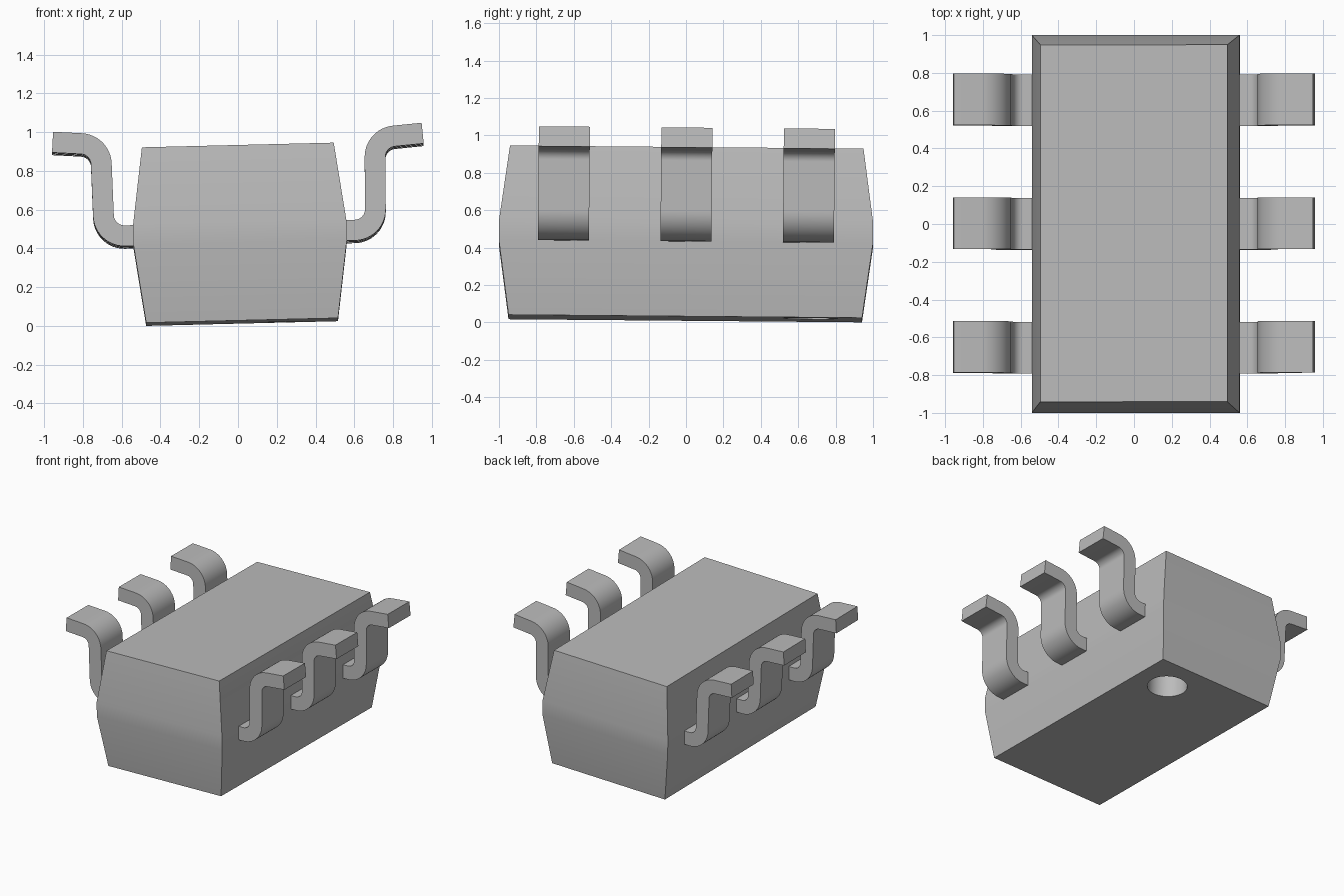
import bpy, bmesh, math
from mathutils import Matrix, Vector

if "Cube" in bpy.data.objects:
    bpy.data.objects.remove(bpy.data.objects["Cube"], do_unlink=True)

GREY = (0.5, 0.5, 0.5, 1)
grey = bpy.data.materials.new("plain grey")
grey.use_nodes = True
grey.diffuse_color = GREY
grey.node_tree.nodes["Principled BSDF"].inputs["Base Color"].default_value = GREY

# The whole package rests at a slight tilt
TILT = (Matrix.Translation((0.01, 0, 0.473))
        @ Matrix.Rotation(math.radians(-0.5), 4, 'X')
        @ Matrix.Rotation(math.radians(-1.4), 4, 'Y'))


def make_object(name, bm):
    bmesh.ops.recalc_face_normals(bm, faces=bm.faces)
    mesh = bpy.data.meshes.new(name)
    bm.to_mesh(mesh)
    bm.free()
    mesh.materials.append(grey)
    obj = bpy.data.objects.new(name, mesh)
    bpy.context.collection.objects.link(obj)
    obj.matrix_world = TILT
    return obj


def select_only(obj):
    bpy.ops.object.select_all(action='DESELECT')
    obj.select_set(True)
    bpy.context.view_layer.objects.active = obj


def smooth(obj):
    select_only(obj)
    bpy.ops.object.shade_smooth_by_angle(angle=math.radians(30))


# Body: stacked rectangles, widest in the middle band
bm = bmesh.new()
rings = []
for hx, hy, z in ((0.495, 0.945, -0.4525), (0.55, 1, -0.055),
                  (0.55, 1, 0.055), (0.495, 0.945, 0.4525)):
    rings.append([bm.verts.new((sx * hx, sy * hy, z))
                  for sx, sy in ((-1, -1), (1, -1), (1, 1), (-1, 1))])
for low, high in zip(rings, rings[1:]):
    for i in range(4):
        j = (i + 1) % 4
        bm.faces.new((low[i], low[j], high[j], high[i]))
bm.faces.new(rings[0])
bm.faces.new(rings[-1])
body = make_object("body", bm)

# Round marker recess cut into the underside
bm = bmesh.new()
bmesh.ops.create_cone(bm, cap_ends=True, segments=48, radius1=0.144,
                      radius2=0.144, depth=0.4,
                      matrix=Matrix.Translation((0.226, 0.67, -0.4525)))
cutter = make_object("recess_cutter", bm)
cutter.hide_render = True
bpy.context.view_layer.update()
cut = body.modifiers.new("recess", 'BOOLEAN')
cut.operation = 'DIFFERENCE'
cut.solver = 'EXACT'
cut.object = cutter
select_only(body)
bpy.ops.object.modifier_apply(modifier=cut.name)
bpy.data.objects.remove(cutter, do_unlink=True)
smooth(body)


# Leads: bent strip with two rounded corners
def bent_path(corners, radius, steps=12):
    pts = [(corners[0], (corners[1] - corners[0]).normalized())]
    for a, b, c in zip(corners, corners[1:], corners[2:]):
        d1, d2 = (b - a).normalized(), (c - b).normalized()
        turn = d1.angle_signed(d2)          # positive is clockwise
        side = Vector((d1.y, -d1.x)) * math.copysign(1, turn)
        start = b - d1 * radius * math.tan(abs(turn) / 2)
        centre = start + side * radius
        for i in range(steps + 1):
            spin = Matrix.Rotation(-turn * i / steps, 2)
            pts.append((centre + spin @ (start - centre), spin @ d1))
    pts.append((corners[-1], (corners[-1] - corners[-2]).normalized()))
    return pts


def make_lead(name, side, y, width=0.273, thick=0.107):
    corners = [Vector(p) for p in ((0.5, 0), (0.7, 0), (0.708, 0.473), (0.955, 0.492))]
    bm = bmesh.new()
    sections = []
    for p, d in bent_path(corners, 0.108):
        n = Vector((-d.y, d.x)) * thick / 2
        sections.append([bm.verts.new((side * q.x, y + w * width / 2, q.y))
                         for q, w in ((p + n, -1), (p + n, 1), (p - n, 1), (p - n, -1))])
    for a, b in zip(sections, sections[1:]):
        for i in range(4):
            j = (i + 1) % 4
            bm.faces.new((a[i], a[j], b[j], b[i]))
    bm.faces.new(sections[0])
    bm.faces.new(sections[-1])
    smooth(make_object(name, bm))


for side, label in ((1, "left"), (-1, "right")):
    for row, place in ((-1, "front"), (0, "middle"), (1, "back")):
        make_lead(f"{label}_{place}_lead", side, row * 0.655)
